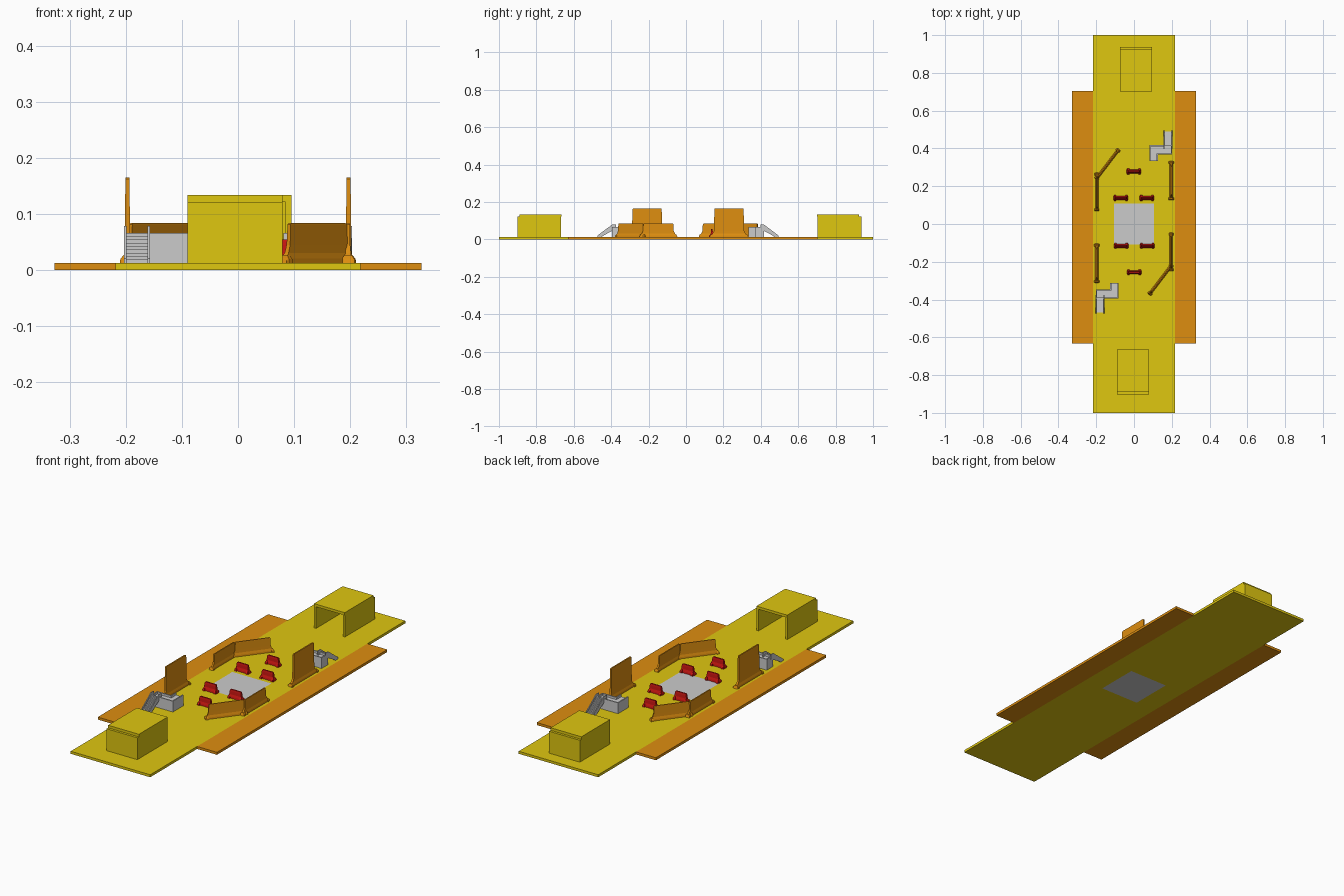
import bpy, bmesh, math
from mathutils import Vector, Matrix

if "Cube" in bpy.data.objects:
    bpy.data.objects.remove(bpy.data.objects["Cube"])

G = 0.0125  # top of the ground plates


def material(name, rgb):
    m = bpy.data.materials.new(name)
    m.diffuse_color = (*rgb, 1)
    m.use_nodes = True
    m.node_tree.nodes["Principled BSDF"].inputs["Base Color"].default_value = m.diffuse_color
    return m


YELLOW = material("yellow", (0.74, 0.57, 0.005))
ORANGE = material("orange", (0.73, 0.27, 0.005))
RED = material("red", (0.6, 0.008, 0.006))


def finish(name, bm, mat=None):
    bmesh.ops.recalc_face_normals(bm, faces=bm.faces)
    me = bpy.data.meshes.new(name)
    bm.to_mesh(me)
    bm.free()
    ob = bpy.data.objects.new(name, me)
    bpy.context.collection.objects.link(ob)
    if mat:
        me.materials.append(mat)
    return ob


def add_box(bm, x0, x1, y0, y1, z0, z1):
    mtx = Matrix.Translation(((x0 + x1) / 2, (y0 + y1) / 2, (z0 + z1) / 2)) @ \
        Matrix.Diagonal((x1 - x0, y1 - y0, z1 - z0, 1))
    bmesh.ops.create_cube(bm, size=1, matrix=mtx)


def boxes(name, items, mat=None):
    bm = bmesh.new()
    for b in items:
        add_box(bm, *b)
    return finish(name, bm, mat)


def add_prism(bm, pts, offset):
    face = bm.faces.new([bm.verts.new(p) for p in pts])
    ext = bmesh.ops.extrude_face_region(bm, geom=[face], use_keep_orig=True)
    bmesh.ops.translate(bm, vec=offset, verts=[v for v in ext["geom"] if isinstance(v, bmesh.types.BMVert)])


def add_loft(bm, levels, cx=0):
    # stacked rectangles: (z, half length, half thickness)
    prev = None
    for z, a, b in levels:
        ring = [bm.verts.new((cx + sx * a, sy * b, z)) for sx, sy in ((-1, -1), (1, -1), (1, 1), (-1, 1))]
        if prev is None:
            bm.faces.new(ring)
        else:
            for i in range(4):
                bm.faces.new((prev[i], prev[(i + 1) % 4], ring[(i + 1) % 4], ring[i]))
        prev = ring
    bm.faces.new(prev)


def turned_copy(ob, cx=0.0, cy=0.011):
    c = ob.copy()
    c.name = "opposite_" + ob.name
    bpy.context.collection.objects.link(c)
    c.matrix_world = Matrix.Translation((cx, cy, 0)) @ Matrix.Rotation(math.pi, 4, 'Z') @ \
        Matrix.Translation((-cx, -cy, 0)) @ ob.matrix_basis
    return c


# main plate with a square opening for the centre tile
bm = bmesh.new()
out = [bm.verts.new((x * 0.218, y * 1.0, 0)) for x, y in ((-1, -1), (1, -1), (1, 1), (-1, 1))]
inn = [bm.verts.new((x * 0.107, y * 0.108, 0)) for x, y in ((-1, -1), (1, -1), (1, 1), (-1, 1))]
faces = [bm.faces.new((out[i], out[(i + 1) % 4], inn[(i + 1) % 4], inn[i])) for i in range(4)]
ext = bmesh.ops.extrude_face_region(bm, geom=faces, use_keep_orig=True)
bmesh.ops.translate(bm, vec=(0, 0, G), verts=[v for v in ext["geom"] if isinstance(v, bmesh.types.BMVert)])
finish("main_plate", bm, YELLOW)
boxes("centre_tile", [(-0.107, 0.107, -0.108, 0.108, 0, G)])

# side plates
for side, s in (("left", -1), ("right", 1)):
    x0, x1 = sorted((s * 0.218, s * 0.327))
    boxes(side + "_side_plate", [(x0, x1, -0.632, 0.703, 0, G)], ORANGE)

# open-fronted shelters: back wall, two side walls, roof
shelter = boxes("shelter", [
    (-0.090, 0.079, -0.902, -0.887, G, 0.121),
    (-0.090, -0.080, -0.887, -0.667, G, 0.121),
    (0.069, 0.079, -0.887, -0.667, G, 0.121),
    (-0.090, 0.079, -0.890, -0.665, 0.121, 0.134)], YELLOW)
turned_copy(shelter, 0.0025, 0.018)


# barrier panels: flared base, thin top, wider feet at the ends
def barrier(name, p, q, mat, h, taper, t, top_cut=0.003):
    p, q = Vector(p), Vector(q)
    half = (q - p).length / 2
    k = half - taper
    bm = bmesh.new()
    add_loft(bm, [(G, half, t), (G + 0.008, half - taper * 0.15, t * 0.9),
                  (G + 0.018, half - taper * 0.6, t * 0.55), (0.045, k + taper * 0.1, t * 0.5),
                  (h - top_cut, k, t * 0.42), (h, k - top_cut, t * 0.35)])
    for s in (-1, 1):
        add_loft(bm, [(G, 0.006, t * 1.5), (G + 0.007, 0.005, t * 1.4), (G + 0.014, 0.003, t * 0.8)],
                 s * (half - 0.008))
    ob = finish(name, bm, mat)
    mid = (p + q) / 2
    d = q - p
    ob.matrix_basis = Matrix.Translation((mid.x, mid.y, 0)) @ Matrix.Rotation(math.atan2(d.y, d.x), 4, 'Z')
    return ob


for ob in (
    barrier("low_wall_straight", (-0.196, 0.068), (-0.196, 0.272), ORANGE, 0.084, 0.022, 0.008),
    barrier("low_wall_angled", (-0.202, 0.236), (-0.080, 0.396), ORANGE, 0.084, 0.018, 0.008),
    barrier("tall_wall", (-0.197, -0.312), (-0.197, -0.104), ORANGE, 0.165, 0.026, 0.009),
    barrier("red_barrier_outer", (-0.039, 0.278), (0.037, 0.278), RED, 0.054, 0.008, 0.010),
    barrier("red_barrier_left", (-0.108, 0.138), (-0.032, 0.138), RED, 0.054, 0.008, 0.010),
    barrier("red_barrier_right", (0.030, 0.138), (0.106, 0.138), RED, 0.054, 0.008, 0.010),
):
    turned_copy(ob)

# L-shaped platform with a low parapet
bm = bmesh.new()
L = [(-0.201, -0.395), (-0.081, -0.395), (-0.081, -0.312), (-0.126, -0.312), (-0.126, -0.346), (-0.201, -0.346)]
add_prism(bm, [(x, y, G) for x, y in L], (0, 0, 0.043))
w, z0, z1 = 0.006, G + 0.043, 0.066
for x0, x1, y0, y1 in ((-0.160, -0.081, -0.395, -0.395 + w), (-0.081 - w, -0.081, -0.389, -0.312),
                       (-0.126, -0.126 + w, -0.346, -0.312), (-0.201, -0.126 + w, -0.346 - w, -0.346),
                       (-0.201, -0.201 + w, -0.395, -0.352)):
    add_box(bm, x0, x1, y0, y1, z0, z1)
turned_copy(finish("platform", bm))

# sloping staircase: saw-tooth treads between two side rails
bm = bmesh.new()
N, ya, yb, za, zb = 9, -0.468, -0.390, G, 0.066
prof = []
for i in range(N):
    y = ya + (yb - ya) * i / N
    prof += [(y, za + (zb - za) * i / N), (y, za + (zb - za) * (i + 1) / N)]
prof += [(yb, zb), (yb, zb - 0.018), (ya + 0.012, za)]
add_prism(bm, [(-0.200, y, z) for y, z in prof], (0.039, 0, 0))
rail = [(ya - 0.005, G), (ya - 0.005, G + 0.008), (-0.396, 0.078), (-0.375, 0.078), (-0.375, 0.056),
        (-0.392, 0.050), (ya + 0.015, G)]
for x in (-0.203, -0.161):
    add_prism(bm, [(x, y, z) for y, z in rail], (0.004, 0, 0))
turned_copy(finish("stairs", bm))
